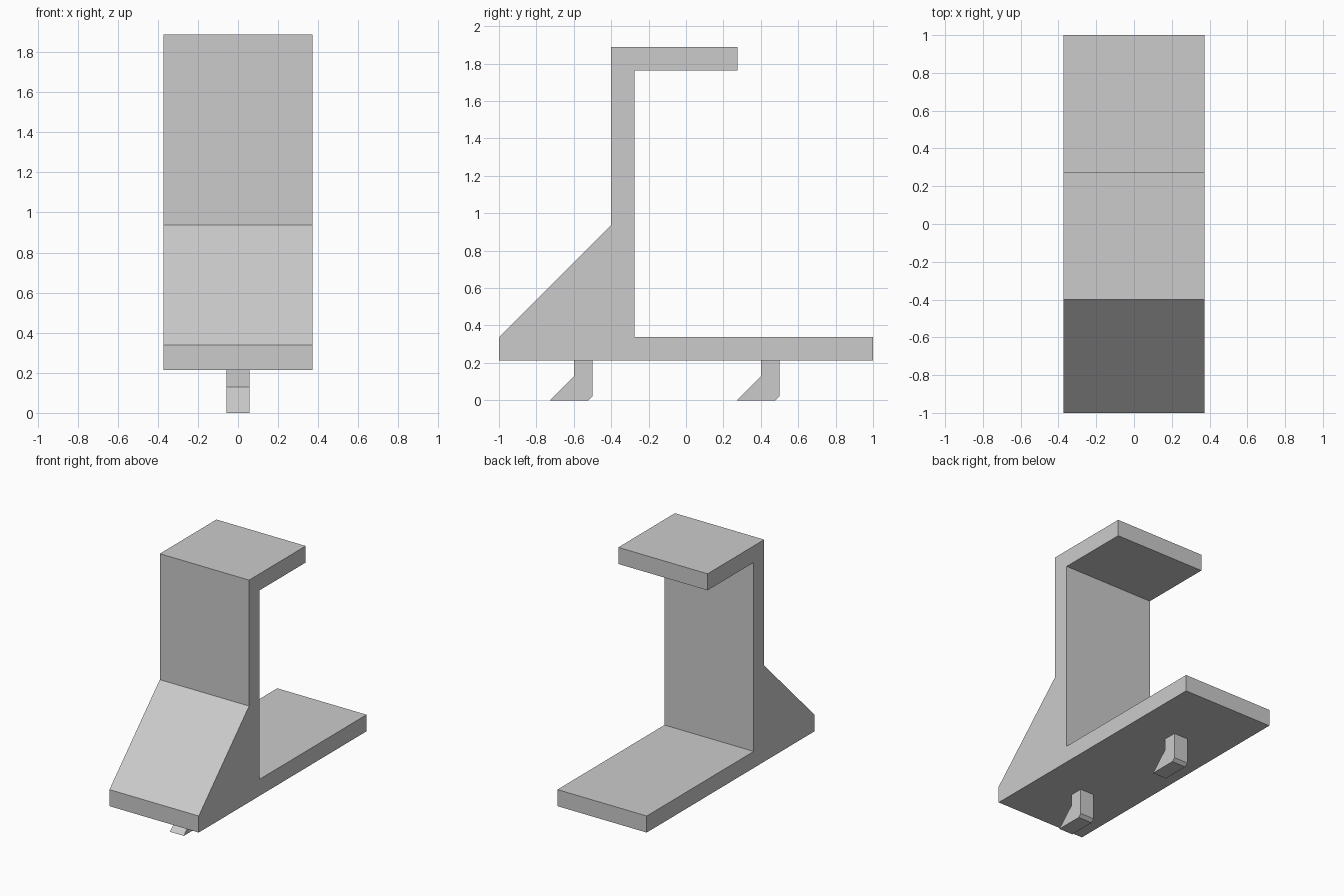
import bpy
import bmesh

cube = bpy.data.objects.get("Cube")
if cube:
    bpy.data.objects.remove(cube, do_unlink=True)

grey = bpy.data.materials.new("plain_grey")
grey.use_nodes = True
colour = (0.6, 0.6, 0.6, 1)
grey.diffuse_color = colour
grey.node_tree.nodes["Principled BSDF"].inputs["Base Color"].default_value = colour


def extrude_profile(name, profile, width, y_offset=0):
    """Extrude a side profile of (y, z) points across x, centred on x = 0."""
    bm = bmesh.new()
    face = bm.faces.new([bm.verts.new((-width / 2, y + y_offset, z)) for y, z in profile])
    result = bmesh.ops.extrude_face_region(bm, geom=[face])
    moved = [v for v in result["geom"] if isinstance(v, bmesh.types.BMVert)]
    bmesh.ops.translate(bm, verts=moved, vec=(width, 0, 0))
    bmesh.ops.recalc_face_normals(bm, faces=bm.faces)
    mesh = bpy.data.meshes.new(name)
    bm.to_mesh(mesh)
    bm.free()
    mesh.materials.append(grey)
    obj = bpy.data.objects.new(name, mesh)
    bpy.context.collection.objects.link(obj)
    return obj


# Base plate, sloped brace, upright and top shelf in one profile
base, floor = 0.213, 0.338
front, inner = -0.4, -0.275
top, shelf = 1.888, 1.763
bracket = [(-1, base), (1, base), (1, floor), (inner, floor), (inner, shelf),
           (0.275, shelf), (0.275, top), (front, top), (front, 0.938), (-1, floor)]
extrude_profile("bracket", bracket, 0.745)

# Two hooks under the base, each with a forward toe and a chamfered heel
hook = [(-0.1, base), (-0.1, 0.128), (-0.228, 0), (-0.022, 0), (0, 0.022), (0, base)]
for name, y in (("front_hook", -0.5), ("back_hook", 0.5)):
    extrude_profile(name, hook, 0.115, y)
